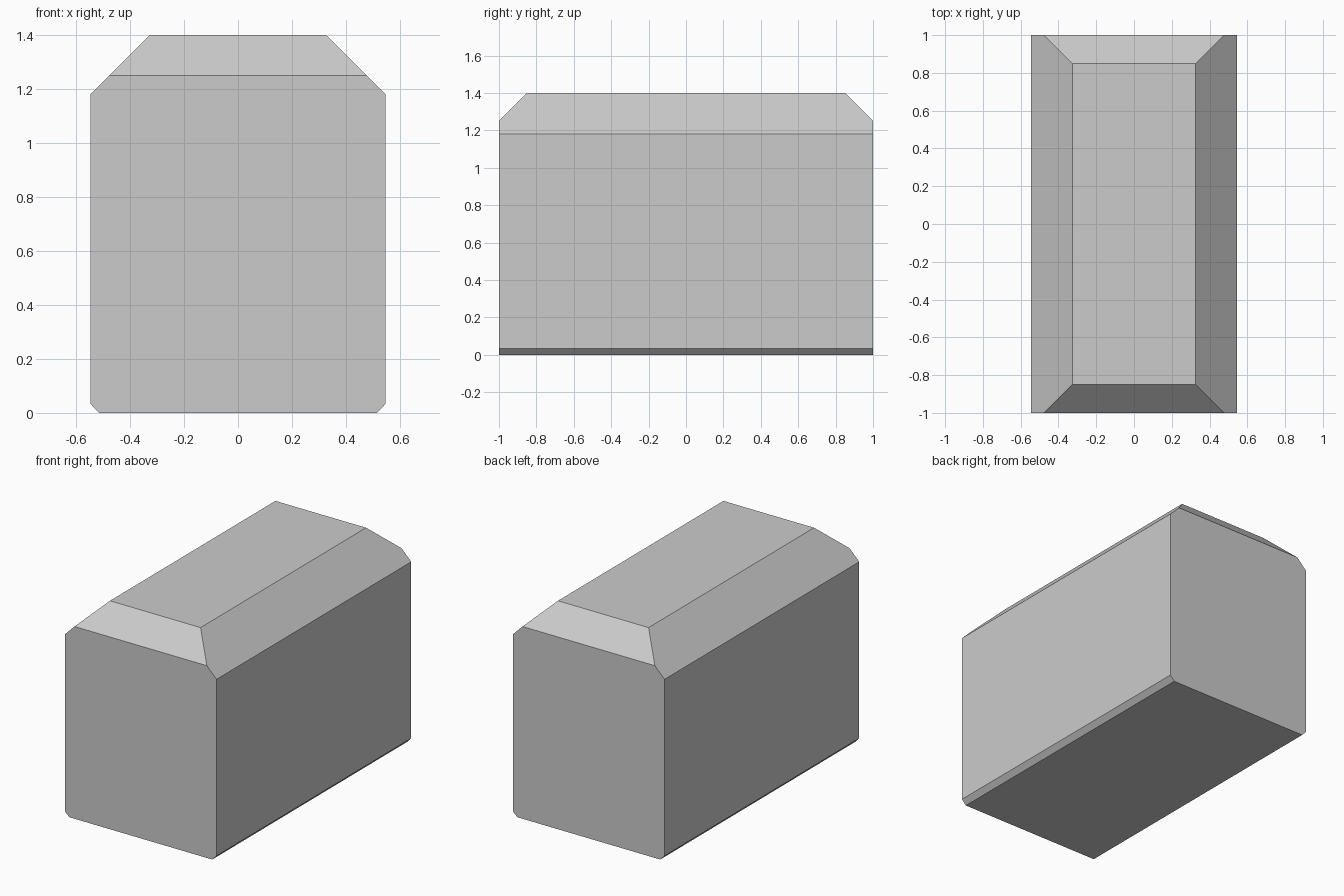
import bpy, bmesh
from mathutils import Vector

if "Cube" in bpy.data.objects:
    bpy.data.objects.remove(bpy.data.objects["Cube"])

# Right half of the cross-section (x, z), mirrored to make the full outline
half = [(0.515, 0), (0.546, 0.033), (0.546, 1.18), (0.326, 1.4)]
profile = half + [(-x, z) for x, z in reversed(half)]

# Body: cross-section extruded front to back
bm = bmesh.new()
face = bm.faces.new([bm.verts.new((x, -1, z)) for x, z in profile])
ext = bmesh.ops.extrude_face_region(bm, geom=[face], use_keep_orig=True)
bmesh.ops.translate(bm, vec=(0, 2, 0),
                    verts=[g for g in ext["geom"] if isinstance(g, bmesh.types.BMVert)])

# Sloped cuts across the top of the front and back ends
for side in (-1, 1):
    cut = bmesh.ops.bisect_plane(bm, geom=bm.verts[:] + bm.edges[:] + bm.faces[:],
                                 plane_co=Vector((0, side, 1.25)),
                                 plane_no=Vector((0, side, 1)), clear_outer=True)
    edges = [g for g in cut["geom_cut"] if isinstance(g, bmesh.types.BMEdge)]
    bmesh.ops.contextual_create(bm, geom=edges)

bmesh.ops.recalc_face_normals(bm, faces=bm.faces[:])
mesh = bpy.data.meshes.new("chamfered_block")
bm.to_mesh(mesh)
bm.free()
block = bpy.data.objects.new("chamfered_block", mesh)
bpy.context.collection.objects.link(block)
